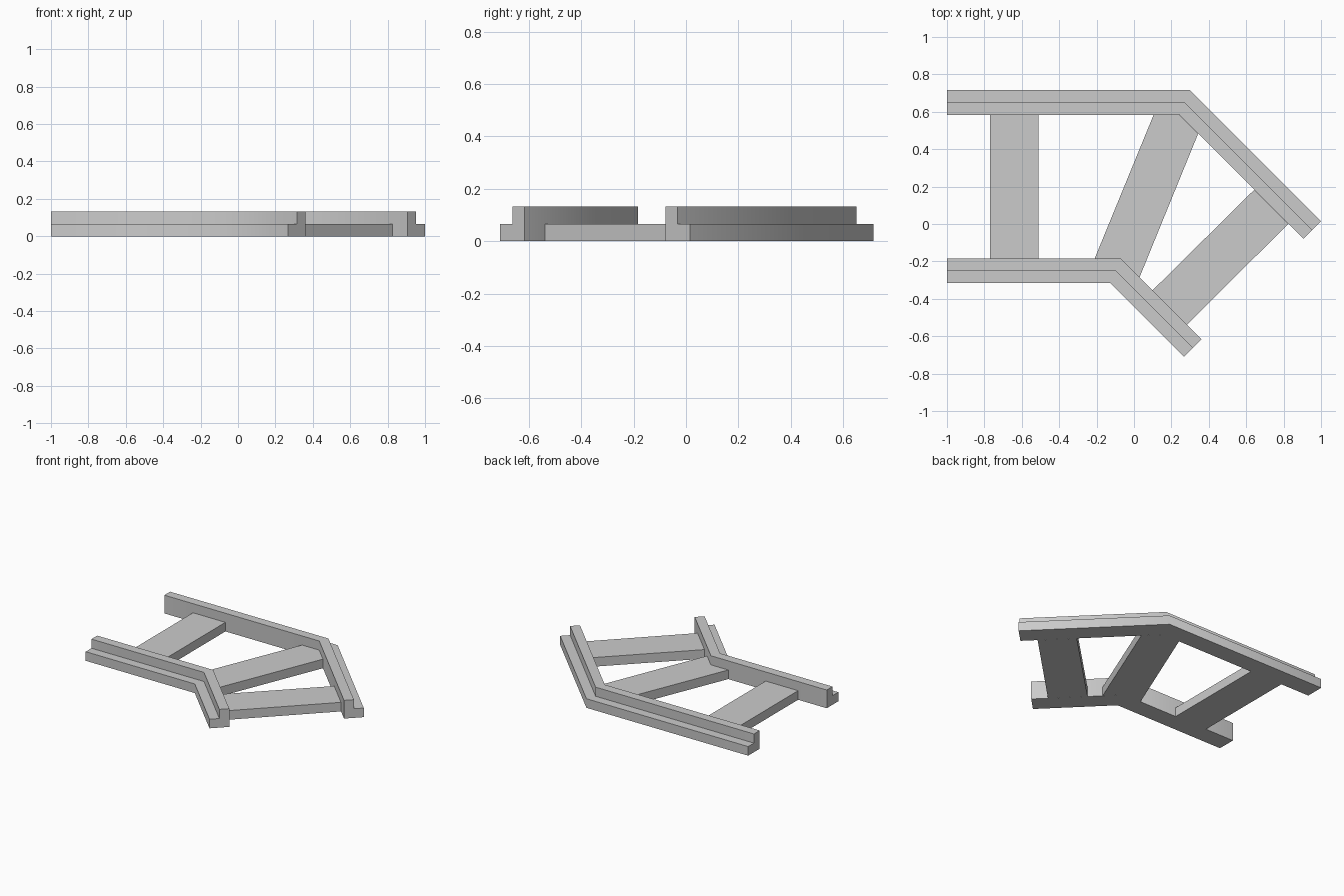
import bpy, bmesh, math
from mathutils import Vector

if "Cube" in bpy.data.objects:
    bpy.data.objects.remove(bpy.data.objects["Cube"], do_unlink=True)

grey = bpy.data.materials.new("light_grey")
grey.use_nodes = True
grey.diffuse_color = (0.6, 0.6, 0.6, 1)
grey.node_tree.nodes["Principled BSDF"].inputs["Base Color"].default_value = (0.6, 0.6, 0.6, 1)

WIDTH = 0.066   # half width of a rail
LOW = 0.066     # height of the ledge and planks
HIGH = 0.132    # height of the upright lip


def finish(name, bm):
    bmesh.ops.recalc_face_normals(bm, faces=bm.faces)
    mesh = bpy.data.meshes.new(name)
    bm.to_mesh(mesh)
    bm.free()
    mesh.materials.append(grey)
    obj = bpy.data.objects.new(name, mesh)
    bpy.context.collection.objects.link(obj)
    return obj


def rail(name, y, bend_x, end_x, outer):
    """Stepped section swept along a path with one 45 degree mitred bend."""
    section = [(-WIDTH, 0), (WIDTH, 0), (WIDTH, LOW), (0, LOW), (0, HIGH), (-WIDTH, HIGH)]
    diag = math.sqrt(0.5)
    stations = [
        (Vector((-1, y)), Vector((0, 1))),
        (Vector((bend_x, y)), Vector((math.tan(math.pi / 8), 1))),
        (Vector((end_x, y - (end_x - bend_x))), Vector((diag, diag))),
    ]
    bm = bmesh.new()
    rings = []
    for point, across in stations:
        ring = []
        for offset, z in section:
            p = point + across * offset * outer
            ring.append(bm.verts.new((p.x, p.y, z)))
        rings.append(ring)
    count = len(section)
    for a, b in zip(rings, rings[1:]):
        for i in range(count):
            j = (i + 1) % count
            bm.faces.new((a[i], a[j], b[j], b[i]))
    bm.faces.new(rings[0])
    bm.faces.new(rings[-1])
    obj = finish(name, bm)
    bpy.ops.object.select_all(action='DESELECT')
    obj.select_set(True)
    bpy.context.view_layer.objects.active = obj
    bpy.ops.object.shade_smooth_by_angle(angle=math.radians(60))


def plank(name, outline):
    """Flat board extruded up from the ground."""
    bm = bmesh.new()
    base = bm.faces.new([bm.verts.new((x, y, 0)) for x, y in outline])
    top = bmesh.ops.extrude_face_region(bm, geom=[base], use_keep_orig=True)
    verts = [v for v in top["geom"] if isinstance(v, bmesh.types.BMVert)]
    bmesh.ops.translate(bm, verts=verts, vec=(0, 0, LOW))
    finish(name, bm)


# Side rails, ledge facing outwards
rail("back_rail", 0.65, 0.27, 0.952, 1)
rail("front_rail", -0.25, -0.098, 0.315, -1)

# Cross planks between the rails
plank("straight_plank", [(-0.77, -0.184), (-0.51, -0.184), (-0.51, 0.584), (-0.77, 0.584)])
plank("bend_plank", [(-0.21, -0.184), (-0.07, -0.184), (0.03, -0.284),
                     (0.343, 0.483), (0.242, 0.584), (0.105, 0.584)])
plank("angled_plank", [(0.10, -0.354), (0.284, -0.538), (0.825, 0.001), (0.643, 0.183)])
